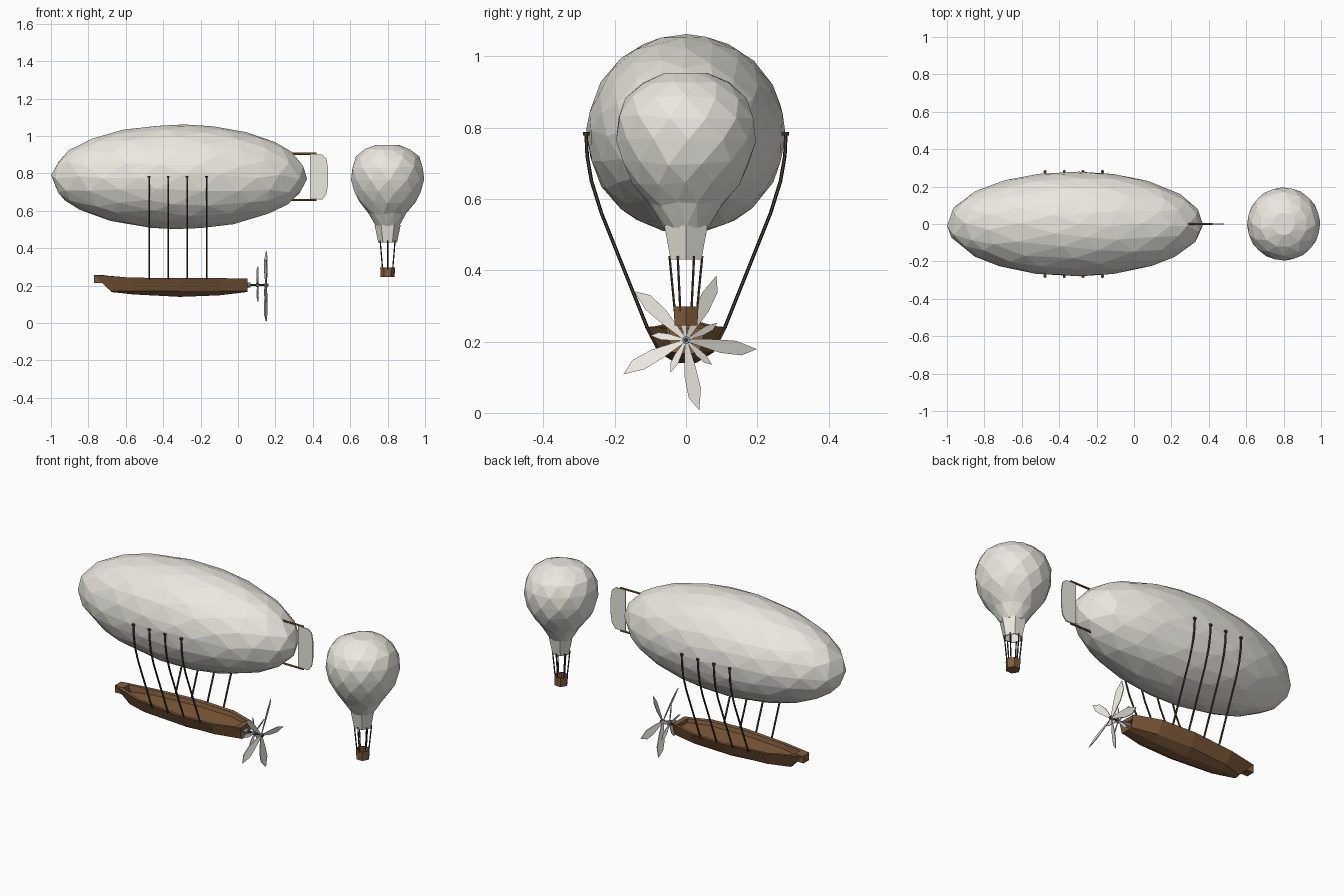
import bpy, bmesh, math, random
from mathutils import Vector, Matrix

if "Cube" in bpy.data.objects:
    bpy.data.objects.remove(bpy.data.objects["Cube"])

random.seed(4)


def material(name, rgb):
    m = bpy.data.materials.new(name)
    m.diffuse_color = (*rgb, 1)
    m.use_nodes = True
    m.node_tree.nodes["Principled BSDF"].inputs["Base Color"].default_value = m.diffuse_color
    return m


CREAM = material("canvas", (0.83, 0.81, 0.74))
WOOD = material("wood", (0.22, 0.11, 0.045))
ROPE = material("rope", (0.07, 0.05, 0.035))
METAL = material("metal", (0.3, 0.33, 0.37))


def finish(name, bm, mat):
    bmesh.ops.recalc_face_normals(bm, faces=bm.faces)
    me = bpy.data.meshes.new(name)
    bm.to_mesh(me)
    bm.free()
    me.materials.append(mat)
    ob = bpy.data.objects.new(name, me)
    bpy.context.collection.objects.link(ob)
    return ob


def loft(name, loops, mat, caps=True):
    bm = bmesh.new()
    rows = [[bm.verts.new(p) for p in loop] for loop in loops]
    n = len(rows[0])
    for a, b in zip(rows, rows[1:]):
        for i in range(n):
            j = (i + 1) % n
            bm.faces.new((a[i], a[j], b[j], b[i]))
    if caps:
        bm.faces.new(rows[0])
        bm.faces.new(rows[-1])
    return finish(name, bm, mat)


def ring(cx, z, r, n, turn=0.0):
    return [(cx + r * math.cos(turn + math.tau * i / n),
             r * math.sin(turn + math.tau * i / n), z) for i in range(n)]


def rod(name, pts, r, mat, sides=6):
    pts = [Vector(p) for p in pts]
    loops = []
    for i, p in enumerate(pts):
        d = pts[min(i + 1, len(pts) - 1)] - pts[max(i - 1, 0)]
        u = d.cross(Vector((0, 1, 0)) if abs(d.x) > 0.5 * d.length else Vector((1, 0, 0))).normalized()
        v = d.cross(u).normalized()
        loops.append([p + r * (math.cos(math.tau * k / sides) * u + math.sin(math.tau * k / sides) * v)
                      for k in range(sides)])
    return loft(name, loops, mat)


# Airship envelope: slightly irregular faceted ellipsoid
bm = bmesh.new()
bmesh.ops.create_icosphere(bm, subdivisions=3, radius=1)
for v in bm.verts:
    v.co += Vector([random.uniform(-0.05, 0.05) for _ in range(3)])
    v.co.normalize()
    v.co = Vector((v.co.x * 0.685 - 0.315, v.co.y * 0.28, v.co.z * 0.28 + 0.782))
finish("airship_envelope", bm, CREAM)

# Tail rudder and its two bars
outline = [(0.385, 0.665), (0.45, 0.66), (0.473, 0.69), (0.481, 0.74),
           (0.481, 0.83), (0.473, 0.88), (0.45, 0.9), (0.385, 0.9)]
loft("tail_rudder", [[(x, y, z) for x, z in outline] for y in (-0.003, 0.003)], CREAM)
for name, z in (("upper_rudder_bar", 0.905), ("lower_rudder_bar", 0.658)):
    rod(name, [(0.28, 0, z), (0.42, 0, z)], 0.006, WOOD)

# Gondola hull: x of rim, x of bottom, rim half width, rim z, keel z
stations = [(-0.77, -0.68, 0.03, 0.257, 0.166), (-0.58, -0.56, 0.085, 0.243, 0.153),
            (-0.31, -0.31, 0.115, 0.24, 0.14), (-0.1, -0.1, 0.105, 0.24, 0.148),
            (0.05, 0.05, 0.055, 0.238, 0.166)]
loops = []
for i, (xr, xb, w, zr, zk) in enumerate(stations):
    xi = xr + (0.05 if i == 0 else -0.025 if i == 4 else 0)
    half = [(xb, 0.25 * w, zk), (xb, 0.68 * w, 0.17), (xr, w, zr),
            (xi, 0.8 * w, zr - 0.002), (xi, 0.75 * w, 0.215)]
    loops.append(half + [(x, -y, z) for x, y, z in reversed(half)])
loft("gondola_hull", loops, WOOD)
for s, x0, x1 in (("bow", -0.77, -0.715), ("stern", 0.05, 0.02)):
    w, z = (0.03, 0.257) if s == "bow" else (0.055, 0.238)
    loft(s + "_rim", [[(x, y, h) for y, h in ((-w * .9, z), (w * .9, z), (w * .8, 0.215), (-w * .8, 0.215))]
                      for x in (x0, x1)], WOOD)

# Suspension ropes with small end caps
for side in (-1, 1):
    for k, x in enumerate((-0.475, -0.373, -0.272, -0.168)):
        path = [(0.28, 0.782), (0.277, 0.72), (0.265, 0.65), (0.237, 0.56), (0.107, 0.235)]
        tag = f"{'front' if side < 0 else 'back'}_{k + 1}"
        rod("rope_" + tag, [(x, side * y, z) for y, z in path], 0.005, ROPE)
        rod("rope_cap_" + tag, [(x, side * 0.28, 0.777), (x, side * 0.28, 0.787)], 0.009, ROPE)

# Propeller shaft and two five-bladed propellers
ZP = 0.204
rod("shaft_housing", [(0.02, 0, ZP), (0.068, 0, ZP)], 0.014, METAL, 8)
rod("propeller_shaft", [(0.03, 0, ZP), (0.163, 0, ZP)], 0.006, ROPE)
for name, x, length, start in (("rear_propeller", 0.149, 0.2, -9), ("inner_propeller", 0.105, 0.1, 27)):
    rod(name + "_hub", [(x - 0.008, 0, ZP), (x + 0.008, 0, ZP)], 0.011, METAL, 8)
    for k in range(5):
        leaf = [(0.02, -0.02), (0.5, -0.1), (0.8, -0.09), (1, 0.03), (0.7, 0.1), (0.4, 0.075), (0.02, 0.02)]
        turn = Matrix.Rotation(math.radians(start + 72 * k), 4, 'X')
        twist = Matrix.Rotation(math.radians(25), 4, 'Y')
        loops = []
        for t in (-0.002, 0.002):
            loops.append([Vector((x, 0, ZP)) + turn @ Vector((t + 0.4 * v * length, u * length, v * length))
                          for u, v in leaf])
        loft(f"{name}_blade_{k + 1}", loops, CREAM)

# Hot-air balloon: staggered triangulated rings
CX = 0.8
profile = [(0.52, 0.063), (0.585, 0.104), (0.645, 0.15), (0.70, 0.181), (0.765, 0.196),
           (0.83, 0.194), (0.885, 0.17), (0.927, 0.125), (0.953, 0.06)]
bm = bmesh.new()
n, rows = 12, []
for i, (z, r) in enumerate(profile):
    edge = i in (0, len(profile) - 1)
    j = 0 if edge else 0.006
    rows.append([bm.verts.new((x, y, h + random.uniform(-j, j)))
                 for x, y, h in ring(CX, z, r, n, math.pi / n * (i % 2) + random.uniform(-j, j) * 8)])
for i, (a, b) in enumerate(zip(rows, rows[1:])):
    for k in range(n):
        m = (k + 1) % n
        if i % 2 == 0:
            bm.faces.new((a[k], a[m], b[k]))
            bm.faces.new((a[m], b[m], b[k]))
        else:
            bm.faces.new((a[k], a[m], b[m]))
            bm.faces.new((a[k], b[m], b[k]))
bm.faces.new(rows[0])
bm.faces.new(rows[-1])
finish("balloon_envelope", bm, CREAM)

# Balloon skirt, ropes and basket
loft("balloon_skirt", [ring(CX, 0.43, 0.05, 6), ring(CX, 0.525, 0.07, 6),
                       ring(CX, 0.525, 0.064, 6), ring(CX, 0.43, 0.044, 6),
                       ring(CX, 0.43, 0.05, 6)], CREAM, caps=False)
tops, ends = ring(CX, 0.44, 0.046, 6, math.pi / 6), ring(CX, 0.285, 0.031, 6, math.pi / 6)
for k in range(6):
    rod(f"basket_rope_{k + 1}", [tops[k], ends[k]], 0.0035, ROPE, 5)
loft("balloon_basket", [ring(CX, 0.245, 0.037, 6), ring(CX, 0.298, 0.04, 6),
                        ring(CX, 0.298, 0.033, 6), ring(CX, 0.265, 0.032, 6)], WOOD)
